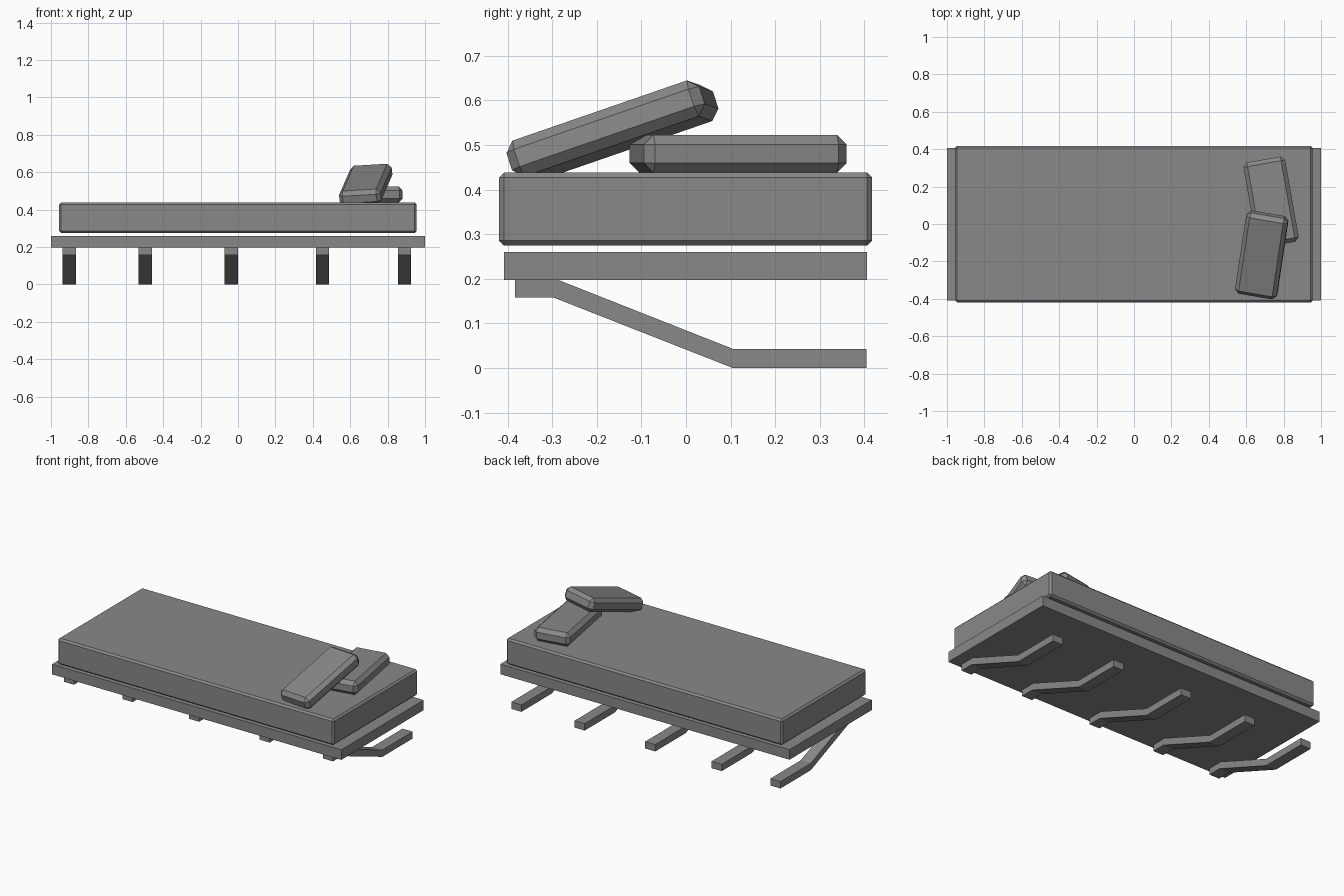
import bpy, bmesh
from mathutils import Matrix, Vector

if "Cube" in bpy.data.objects:
    bpy.data.objects.remove(bpy.data.objects["Cube"])

grey = bpy.data.materials.new("mid grey")
grey.diffuse_color = (0.25, 0.25, 0.25, 1)
grey.use_nodes = True
grey.node_tree.nodes["Principled BSDF"].inputs["Base Color"].default_value = grey.diffuse_color


def finish(name, bm):
    bmesh.ops.recalc_face_normals(bm, faces=bm.faces)
    me = bpy.data.meshes.new(name)
    bm.to_mesh(me)
    bm.free()
    me.materials.append(grey)
    ob = bpy.data.objects.new(name, me)
    bpy.context.collection.objects.link(ob)
    return ob


def box(name, size, centre, bevel=0.0, rot=Matrix.Identity(3)):
    """Box with optional one-segment chamfer, rotated then moved."""
    bm = bmesh.new()
    bmesh.ops.create_cube(bm, size=1)
    bmesh.ops.scale(bm, vec=size, verts=bm.verts)
    if bevel:
        bmesh.ops.bevel(bm, geom=bm.edges[:], offset=bevel, segments=1,
                        affect='EDGES', profile=0.5)
    bmesh.ops.transform(bm, matrix=Matrix.Translation(centre) @ rot.to_4x4(), verts=bm.verts)
    return finish(name, bm)


# Base board and mattress
box("base_board", (2.0, 0.814, 0.063), (0, -0.001, 0.2285))
box("mattress", (1.912, 0.837, 0.163), (-0.001, -0.001, 0.3565), 0.011)

# Pillows: one flat, one leaning on it
pillow = (0.226, 0.462, 0.085)
box("flat_pillow", pillow, (0.733, 0.117, 0.4805), 0.022,
    Matrix.Rotation(0.1745, 3, 'Z'))
across = Vector((1, -0.171, 0.06)).normalized()
along = Vector((0.15, 1, 0.345))
along = (along - across * along.dot(across)).normalized()
lean = Matrix((across, along, across.cross(along))).transposed()
box("leaning_pillow", pillow, (0.683, -0.165, 0.532), 0.022, lean)

# Bent legs: side profile (y, z) extruded along x
profile = [(-0.383, 0.197), (-0.285, 0.197), (0.105, 0.043), (0.405, 0.043),
           (0.405, 0.0), (0.105, 0.0), (-0.297, 0.158), (-0.383, 0.158)]
for i, x in enumerate((-0.902, -0.496, -0.036, 0.452, 0.89)):
    bm = bmesh.new()
    face = bm.faces.new([bm.verts.new((x - 0.035, y, z)) for y, z in profile])
    ext = bmesh.ops.extrude_face_region(bm, geom=[face])
    bmesh.ops.translate(bm, vec=(0.07, 0, 0),
                        verts=[v for v in ext["geom"] if isinstance(v, bmesh.types.BMVert)])
    finish(f"bent_leg_{i + 1}", bm)
